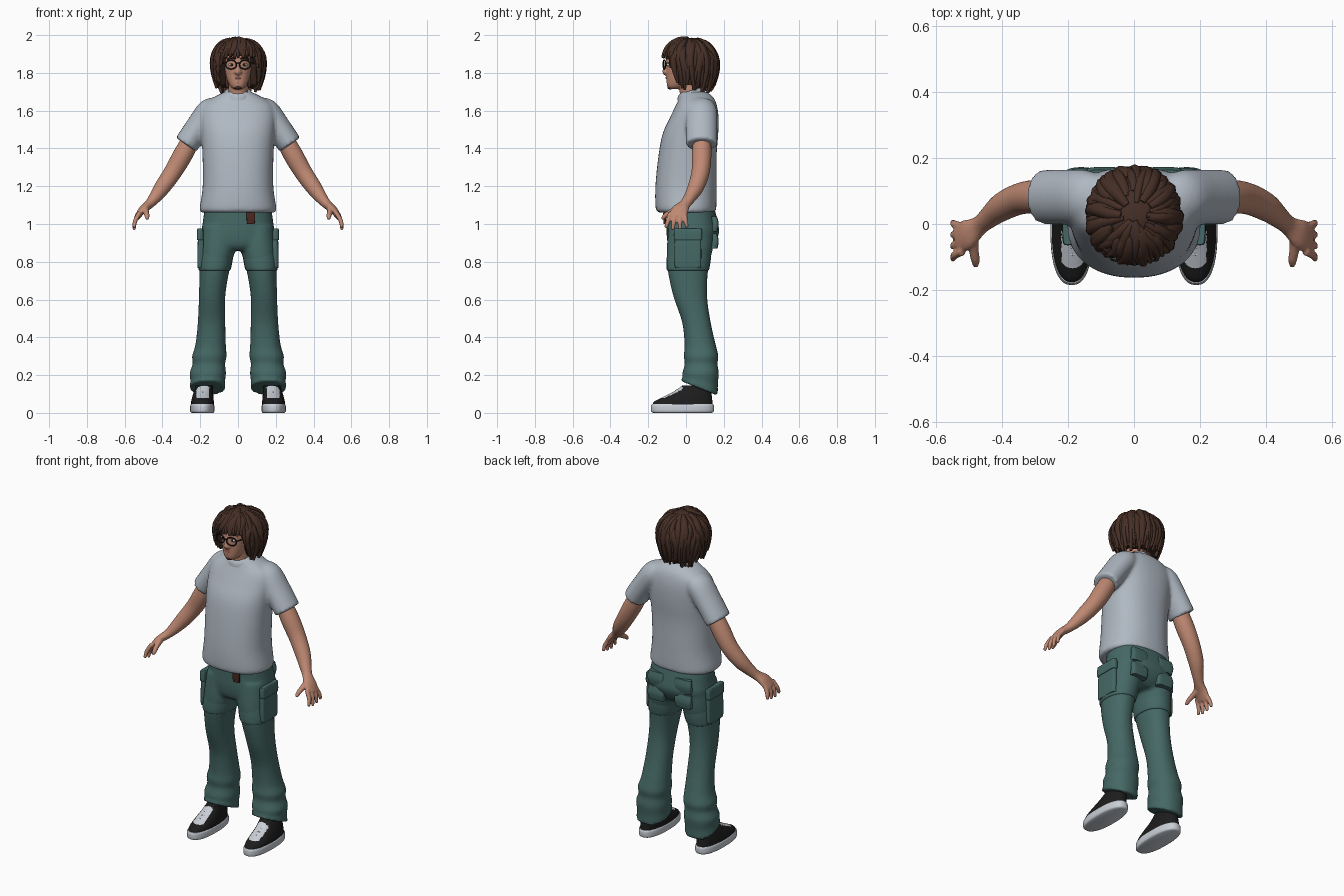
import bpy, bmesh, math, random
from mathutils import Vector, Matrix

random.seed(4)
if "Cube" in bpy.data.objects:
    bpy.data.objects.remove(bpy.data.objects["Cube"])


def material(name, *rgb):
    m = bpy.data.materials.new(name)
    m.use_nodes = True
    m.diffuse_color = (*rgb, 1)
    m.node_tree.nodes["Principled BSDF"].inputs["Base Color"].default_value = (*rgb, 1)
    return m


SKIN = material("skin", .52, .25, .17)
SHIRT = material("pale grey cloth", .43, .48, .54)
GREEN = material("green cloth", .06, .14, .13)
HAIR = material("brown hair", .06, .028, .019)
BLACK = material("black", .012, .012, .013)
SOLE = material("light rubber", .58, .62, .67)
BELT = material("dark red leather", .07, .022, .016)
LIPS = material("lips", .4, .15, .12)
WHITE = material("eye white", .6, .58, .55)


def smooth_path(pts, steps):
    """Catmull-Rom through tuples of any length."""
    out, last = [], len(pts) - 1
    for i in range(last):
        a, b, c, d = (pts[max(0, min(last, i + k))] for k in (-1, 0, 1, 2))
        for s in range(steps):
            t = s / steps
            out.append([.5 * (2 * q + (r - p) * t + (2 * p - 5 * q + 4 * r - u) * t * t
                              + (3 * q - p - 3 * r + u) * t ** 3)
                        for p, q, r, u in zip(a, b, c, d)])
    return out + [list(pts[-1])]


def tube(bm, pts, sides=24, steps=4, power=2, flat=False, ref=(0, 1, 0)):
    """Loft through (x, y, z, radius, radius along ref, tilt); flat keeps rings level."""
    pts = [tuple(p) + (p[3], 0)[len(p) - 4:] if len(p) < 6 else p for p in pts]
    path, rings = smooth_path(pts, steps), []
    for i, (x, y, z, ra, rb, tilt) in enumerate(path):
        ahead, behind = path[min(i + 1, len(path) - 1)], path[max(i - 1, 0)]
        t = Vector((0, 0, 1)) if flat else (Vector(ahead[:3]) - Vector(behind[:3])).normalized()
        v = Vector(ref)
        v = (v - t * v.dot(t)).normalized()
        u = t.cross(v)
        ring = []
        for k in range(sides):
            c, s = (f(math.tau * k / sides) for f in (math.cos, math.sin))
            c, s = (math.copysign(abs(w) ** (2 / power), w) for w in (c, s))
            co = Vector((x, y, z)) + u * c * ra + v * s * rb
            co.z += tilt * s * rb
            ring.append(bm.verts.new(co))
        rings.append(ring)
    for a, b in zip(rings, rings[1:]):
        for k in range(sides):
            bm.faces.new((a[k], a[k - 1], b[k - 1], b[k]))
    bm.faces.new(rings[0])
    bm.faces.new(rings[-1])


def ball(bm, loc, size):
    m = Matrix.Translation(loc) @ Matrix.Diagonal((*size, 1))
    bmesh.ops.create_uvsphere(bm, u_segments=16, v_segments=10, radius=1, matrix=m)


def finish(name, bm, *mats, mirror=False, voxel=0, rule=None):
    bmesh.ops.recalc_face_normals(bm, faces=bm.faces)
    for f in bm.faces:
        f.smooth = True
        if rule:
            f.material_index = rule(f.calc_center_median())
    for e in bm.edges:
        e.smooth = e.calc_face_angle(0) < .9
    me = bpy.data.meshes.new(name)
    bm.to_mesh(me)
    bm.free()
    for m in mats:
        me.materials.append(m)
    ob = bpy.data.objects.new(name, me)
    bpy.context.collection.objects.link(ob)
    if mirror:
        ob.modifiers.new("mirror", "MIRROR").use_mirror_merge = False
    if voxel:
        r = ob.modifiers.new("blend", "REMESH")
        r.mode, r.voxel_size, r.use_smooth_shade = "VOXEL", voxel, True
        s = ob.modifiers.new("soften", "SMOOTH")
        s.factor, s.iterations = .5, 6
    return ob


# Shirt: body and both sleeves blended together
bm = bmesh.new()
tube(bm, [(0, .005, 1.06, .192, .145), (0, 0, 1.08, .203, .16), (0, 0, 1.2, .187, .162),
          (0, .008, 1.36, .188, .154), (0, .024, 1.48, .195, .147), (0, .045, 1.57, .2, .127),
          (0, .055, 1.63, .185, .108), (0, .055, 1.67, .13, .09), (0, .04, 1.7, .07, .07)],
     sides=40, power=2.3, flat=True)
for s in (1, -1):
    tube(bm, [(s * .11, .075, 1.63, .05, .07), (s * .15, .08, 1.595, .07, .084),
              (s * .21, .082, 1.515, .067, .084), (s * .275, .082, 1.42, .066, .083)])
finish("shirt", bm, SHIRT, voxel=.01)

bm = bmesh.new()
tube(bm, [(0, .028, 1.675, .078, .074, .28), (0, .028, 1.695, .074, .07, .28),
          (0, .028, 1.707, .064, .06, .28)], flat=True, sides=32)
finish("collar", bm, SHIRT)

# Arms with hands
bm = bmesh.new()
tube(bm, [(.23, .085, 1.48, .045), (.29, .083, 1.37, .052), (.345, .077, 1.275, .048),
          (.40, .052, 1.195, .043), (.44, .02, 1.14, .033), (.47, -.005, 1.105, .025, .03),
          (.505, -.03, 1.075, .021, .045), (.535, -.045, 1.035, .015, .047)])
for i in range(4):
    base, tip = -.083 + .025 * i, -.108 + .038 * i
    drop = .01 * abs(i - 1.4)
    tube(bm, [(.52, base, 1.06, .013), (.545, (base + tip) / 2, 1.015, .0125),
              (.55, tip, .965 + drop, .009)], sides=10)
tube(bm, [(.49, -.025, 1.09, .02), (.487, -.075, 1.065, .016), (.482, -.108, 1.045, .014),
          (.48, -.128, 1.025, .009)], sides=10)
finish("arms", bm, SKIN, mirror=True, voxel=.005)

# Trousers: hips and legs blended, with loose folds above the hem
bm = bmesh.new()
tube(bm, [(0, .025, 1.09, .176, .125), (0, .034, 1.0, .188, .136), (0, .036, .95, .194, .139),
          (0, .025, .89, .175, .12), (0, .02, .86, .11, .09)], sides=36, power=2.4, flat=True)
for s in (1, -1):
    tube(bm, [(s * .1, .028, .99, .09, .12), (s * .108, .02, .87, .095, .122),
              (s * .124, .01, .76, .08, .108), (s * .137, .022, .62, .07, .09),
              (s * .14, .055, .48, .073, .076), (s * .145, .075, .36, .081, .083),
              (s * .152, .08, .3, .092, .092), (s * .154, .08, .26, .086, .087),
              (s * .16, .077, .21, .097, .097), (s * .16, .075, .17, .092, .094, -.2),
              (s * .162, .07, .13, .097, .1, -.4)], flat=True, power=2.2)
finish("trousers", bm, GREEN, voxel=.01)

# Overlapping thigh panels, cargo pockets and hip pockets
bm = bmesh.new()
tube(bm, [(.112, .018, .86, .09, .115), (.118, .014, .81, .09, .117),
          (.124, .01, .762, .086, .113), (.124, .01, .754, .078, .106)], flat=True, power=2.2)
finish("thigh_panels", bm, GREEN, mirror=True)

bm = bmesh.new()
for z, h, y, w, x in ((.845, .075, .01, .07, .197), (.945, .03, .01, .074, .2)):
    tube(bm, [(x, y, z - h, .014, w * .9), (x, y, z - h * .85, .018, w),
              (x, y, z + h * .85, .016, w), (x, y, z + h, .008, w * .9)], power=5, flat=True)
for z in (.91, 1.0):
    tube(bm, [(.09, .145, z - .04, .05, .022), (.09, .155, z, .055, .018),
              (.09, .148, z + .04, .05, .016)], power=4, flat=True)
finish("pockets", bm, GREEN, mirror=True)

# Hanging belt end
bm = bmesh.new()
tube(bm, [(.068, -.112, 1.0, .02, .006), (.068, -.114, 1.04, .023, .007),
          (.068, -.112, 1.08, .023, .007)], power=6, flat=True)
finish("belt_end", bm, BELT)

# Shoes
bm = bmesh.new()
tube(bm, [(.188, -.018, 0, .056, .155), (.189, -.018, .008, .064, .166),
          (.189, -.018, .036, .064, .167), (.189, -.018, .046, .06, .162)],
     sides=40, power=2.4, flat=True)
finish("soles", bm, SOLE, mirror=True)

bm = bmesh.new()
tube(bm, [(.189, -.018, .04, .061, .16), (.188, -.014, .06, .06, .154),
          (.186, .008, .085, .056, .129), (.183, .036, .115, .05, .098),
          (.178, .055, .145, .045, .075)], sides=64, steps=8, power=2.3, flat=True)
finish("shoe_uppers", bm, BLACK, SOLE, mirror=True,
       rule=lambda c: int(abs(c.x - .186) < .034 and c.y < -.02 and c.z > .078))

bm = bmesh.new()
for i in range(3):
    y, z = -.093 + .022 * i, .096 + .012 * i
    tube(bm, [(.152, y + .012, z - .008, .004), (.186, y, z, .004),
              (.22, y + .012, z - .008, .004)], sides=8)
finish("laces", bm, SOLE, mirror=True)

# Head, neck, nose and ears
bm = bmesh.new()
tube(bm, [(0, .035, 1.62, .062), (0, .018, 1.7, .052), (0, .005, 1.78, .05)], flat=True)
tube(bm, [(0, -.06, 1.714, .022, .026), (0, -.052, 1.73, .042, .048), (0, -.034, 1.77, .06, .07),
          (0, -.018, 1.82, .071, .088), (0, -.01, 1.87, .075, .097), (0, 0, 1.92, .07, .09),
          (0, .01, 1.95, .045, .06)], flat=True, power=2.2)
tube(bm, [(0, -.1, 1.86, .008), (0, -.107, 1.83, .011), (0, -.11, 1.805, .016),
          (0, -.1, 1.794, .01)], sides=12)
for s in (1, -1):
    ball(bm, (s * .013, -.106, 1.803), (.009, .011, .008))
    ball(bm, (s * .075, .01, 1.835), (.012, .02, .032))
finish("head", bm, SKIN, voxel=.005)

# Eyes, brows, mouth and chin beard
bm = bmesh.new()
ball(bm, (.033, -.093, 1.843), (.016, .01, .008))
finish("eyes", bm, WHITE, mirror=True)
bm = bmesh.new()
ball(bm, (.033, -.1, 1.843), (.007, .005, .007))
finish("pupils", bm, BLACK, mirror=True)
bm = bmesh.new()
tube(bm, [(.012, -.105, 1.874, .004), (.035, -.1, 1.88, .006), (.058, -.082, 1.872, .003)], sides=8)
finish("brows", bm, HAIR, mirror=True)
bm = bmesh.new()
tube(bm, [(-.024, -.093, 1.77, .002), (0, -.103, 1.773, .006), (.024, -.093, 1.77, .002)], sides=10)
finish("mouth", bm, LIPS)
bm = bmesh.new()
ball(bm, (0, -.083, 1.724), (.02, .016, .012))
ball(bm, (0, -.097, 1.751), (.006, .006, .006))
finish("chin_beard", bm, HAIR)

# Glasses
bm = bmesh.new()
for s in (1, -1):
    loop = [(s * .037 + .029 * math.cos(a), -.121 + .012 * abs(math.cos(a) * s + 1) / 2,
             1.844 + .024 * math.sin(a), .0036)
            for a in (math.tau * i / 16 for i in range(17))]
    tube(bm, loop, sides=8, steps=2, ref=(.01, 1, .02))
    tube(bm, [(s * .066, -.11, 1.852, .0035), (s * .078, -.08, 1.852, .0035),
              (s * .08, .01, 1.85, .0035)], sides=8, ref=(0, 0, 1))
tube(bm, [(-.009, -.12, 1.849, .003), (0, -.123, 1.852, .003), (.009, -.12, 1.849, .003)],
     sides=8)
finish("glasses", bm, BLACK)


# Hair: a dome open over the face, covered in wavy locks
def hair_point(a, t, lift=0):
    """Angle a runs from the front; t runs from the crown to the tips."""
    turn = abs(math.remainder(a, math.tau))
    k = max(0, min(1, (turn - .6) / .45))
    low = 1.89 - .155 * k * k * (3 - 2 * k) - .012 * (turn > 2)
    z = 1.986 - (1.986 - low) * t * t
    d = (z - 1.85) / .136
    r = math.sqrt(max(0, 1 - d * d)) if d > 0 else 1 - .2 * d * d
    rx, ry = .133 * r + lift, (.15 if turn < math.pi / 2 else .138) * r + lift
    return Vector((rx * math.sin(a), .027 - ry * math.cos(a), z + lift * .5 * max(0, d)))


bm = bmesh.new()
rows = [[bm.verts.new(hair_point(math.tau * k / 48, t / 12)) for k in range(48)]
        for t in range(1, 13)]
rows.append([bm.verts.new(v.co.lerp(Vector((0, .03, v.co.z + .01)), .35)) for v in rows[-1]])
for a, b in zip(rows, rows[1:]):
    for k in range(48):
        bm.faces.new((a[k], a[k - 1], b[k - 1], b[k]))
bm.faces.new(rows[0])
finish("hair_base", bm, HAIR)

bm = bmesh.new()
for i in range(84):
    a = math.tau * i * .618
    start, end = random.uniform(.12, .55), random.uniform(.95, 1.06)
    swing, phase = random.uniform(.04, .11), random.uniform(0, 6)
    width, out = random.uniform(.014, .022), random.uniform(.004, .016)
    pts = []
    for j in range(7):
        f = j / 6
        p = hair_point(a + swing * math.sin(phase + 5 * f), start + (end - start) * f,
                       out * f - .006)
        w = width * (.55 + .6 * math.sin(math.pi * f ** .8)) * (1 - .35 * f)
        pts.append((*p, w, w))
    tube(bm, pts, sides=8, steps=2, ref=(math.cos(a), math.sin(a), .05))
finish("hair_locks", bm, HAIR)
